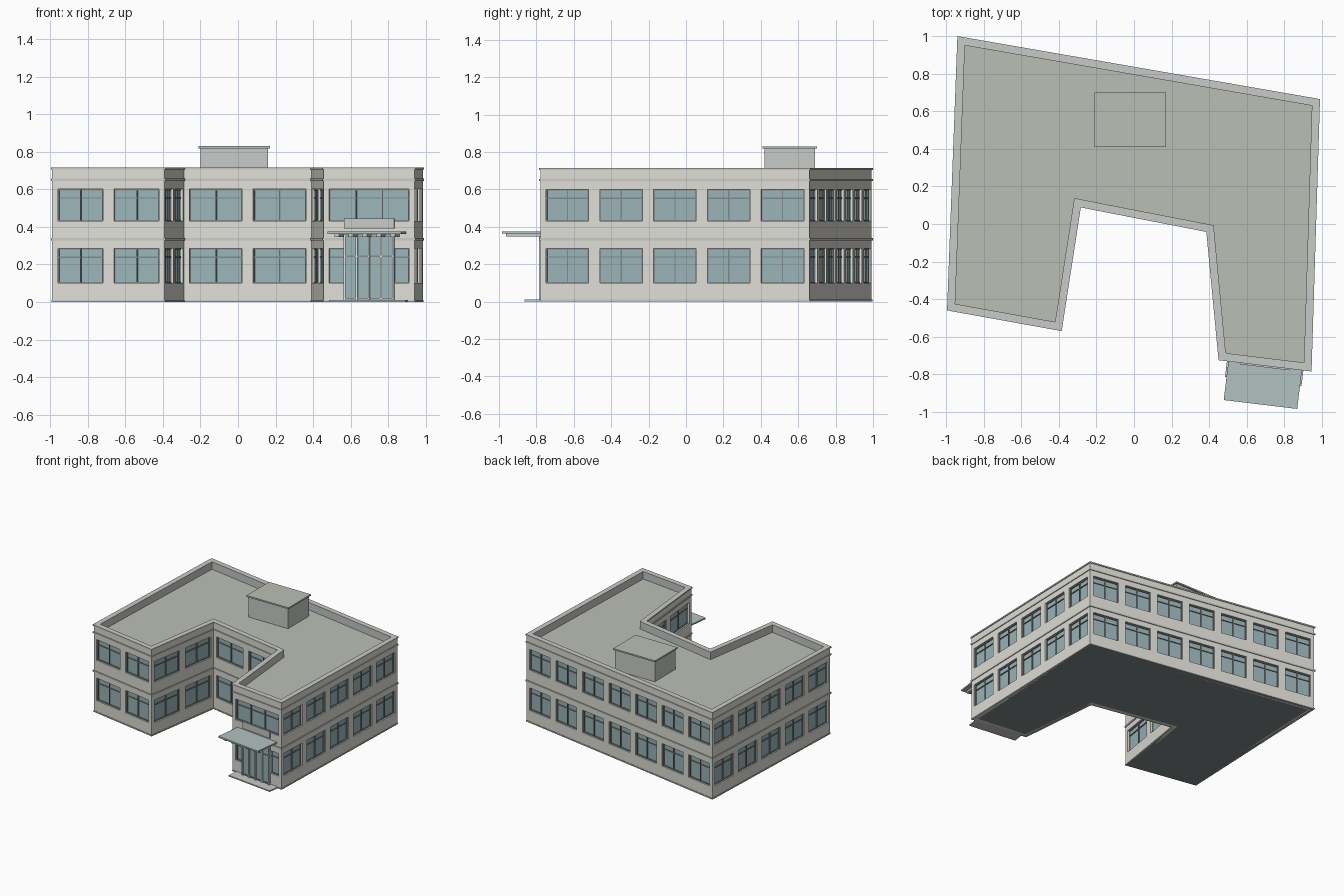
import bpy, bmesh
from mathutils import Vector

if "Cube" in bpy.data.objects:
    bpy.data.objects.remove(bpy.data.objects["Cube"])

# Outer footprint, counter-clockwise
FOOT = [Vector(p) for p in [(-0.94, 1.0), (-0.995, -0.46), (-0.385, -0.57), (-0.283, 0.088),
                            (0.385, -0.042), (0.45, -0.725), (0.945, -0.785), (0.99, 0.665)]]
N = len(FOOT)
STOREYS = [(0.10, 0.285), (0.43, 0.60)]
MARGIN, THICK = 0.03, 0.022


def mat(name, rgb):
    m = bpy.data.materials.new(name)
    m.diffuse_color = (*rgb, 1)
    m.use_nodes = True
    m.node_tree.nodes["Principled BSDF"].inputs["Base Color"].default_value = m.diffuse_color
    return m


WALL = mat("wall_paint", (0.74, 0.73, 0.68))
TRIM = mat("trim_grey", (0.58, 0.60, 0.57))
ROOF = mat("roof_felt", (0.50, 0.52, 0.47))
GLASS = mat("window_glass", (0.33, 0.46, 0.48))
FRAME = mat("frame_dark", (0.22, 0.25, 0.25))
PALE = mat("pale_metal", (0.72, 0.77, 0.76))


def direction(poly, i):
    return (poly[(i + 1) % N] - poly[i]).normalized()


def normal(d):
    return Vector((d.y, -d.x))


def offset(o):
    out = []
    for i in range(N):
        a, b = normal(direction(FOOT, i - 1)), normal(direction(FOOT, i))
        out.append(FOOT[i] + (a + b) * (o / (1 + a.dot(b))))
    return out


def part(name, material, prisms=(), rings=()):
    """One object from upright prisms (points, z0, z1) and rings (outer, inner, z0, z1)."""
    bm = bmesh.new()
    for pts, z0, z1 in prisms:
        lo = [bm.verts.new((p[0], p[1], z0)) for p in pts]
        hi = [bm.verts.new((p[0], p[1], z1)) for p in pts]
        bm.faces.new(lo[::-1])
        bm.faces.new(hi)
        for i in range(len(pts)):
            j = (i + 1) % len(pts)
            bm.faces.new((lo[i], lo[j], hi[j], hi[i]))
    for o, n, z0, z1 in rings:
        po, pn = offset(o), offset(n)
        loops = [[bm.verts.new((p.x, p.y, z)) for p in poly]
                 for poly, z in ((po, z0), (po, z1), (pn, z1), (pn, z0))]
        for k in range(4):
            a, b = loops[k], loops[(k + 1) % 4]
            for i in range(N):
                j = (i + 1) % N
                bm.faces.new((a[i], a[j], b[j], b[i]))
    bmesh.ops.recalc_face_normals(bm, faces=bm.faces)
    me = bpy.data.meshes.new(name)
    bm.to_mesh(me)
    bm.free()
    me.materials.append(material)
    ob = bpy.data.objects.new(name, me)
    bpy.context.collection.objects.link(ob)
    return ob


FACE = -0.006                      # wall plane, just inside the coping
BODY = offset(FACE)
INNER = offset(FACE - THICK)


def rect(i, u0, u1, v0, v1):
    """Rectangle along wall i: u along the wall, v outward."""
    d = direction(BODY, i)
    n = normal(d)
    return [BODY[i] + d * u + n * v for u, v in ((u0, v0), (u1, v0), (u1, v1), (u0, v1))]


# Floor slab and roof deck
part("floor_slab", FRAME, [(offset(-0.01), 0.0, 0.012)])
part("roof_deck", ROOF, [(offset(-0.02), 0.63, 0.652)])

# Spandrel bands of wall
part("wall_bands", WALL, rings=[(FACE, FACE - THICK - 0.01, a, b)
                                for a, b in ((0, 0.10), (0.285, 0.43), (0.60, 0.704))])
# Continuous glazing behind the piers
part("window_glass", GLASS, rings=[(FACE - THICK + 0.004, FACE - THICK - 0.006, a, b) for a, b in STOREYS])

# Piers and window frames
piers, bars = [], []
for i in range(N):
    length = (BODY[(i + 1) % N] - BODY[i]).length
    count = int(length / 0.27)
    bay = length / count
    d0, d1 = direction(BODY, i - 1), direction(BODY, i)
    p = BODY[i]
    a, b = p - d0 * MARGIN, p + d1 * MARGIN
    corner = [a, p, b, b - normal(d1) * THICK, INNER[i], a - normal(d0) * THICK]
    for z0, z1 in STOREYS:
        piers.append((corner, z0, z1))
        for k in range(count):
            if k:
                piers.append((rect(i, k * bay - MARGIN, k * bay + MARGIN, -THICK, 0), z0, z1))
            u0, u1 = k * bay + MARGIN, (k + 1) * bay - MARGIN
            w, v0, v1 = 0.006, -0.02, -0.010
            panes = 3 if u1 - u0 > 0.35 else 2
            for m in range(panes + 1):
                u = u0 + (u1 - u0 - w) * m / panes
                bars.append((rect(i, u, u + w, v0, v1), z0, z1))
            for z in (z0, z1 - 0.05, z1 - w):
                bars.append((rect(i, u0, u1, v0, v1 - 0.001), z, z + w))
part("wall_piers", WALL, piers)
part("window_frames", FRAME, bars)

# String courses, plinth and parapet coping
part("string_courses", TRIM, rings=[(0.0, FACE - 0.01, 0.328, 0.341), (0.0, FACE - 0.01, 0.645, 0.656)])
part("plinth", TRIM, rings=[(-0.003, FACE - 0.01, 0.0, 0.01)])
part("parapet_coping", TRIM, rings=[(0.0, -0.042, 0.704, 0.715)])
part("parapet_lining", TRIM, rings=[(-0.02, -0.040, 0.65, 0.706)])

# Rooftop plant room


def box(x0, x1, y0, y1):
    return [(x0, y0), (x1, y0), (x1, y1), (x0, y1)]


part("plant_room", TRIM, [(box(-0.20, 0.16, 0.42, 0.69), 0.64, 0.82)])
part("plant_room_cap", ROOF, [(box(-0.21, 0.17, 0.41, 0.70), 0.818, 0.83)])

# Entrance on the right wing
E = 5
part("entrance_step", TRIM, [(rect(E, 0.04, 0.45, 0, 0.09), 0, 0.01)])
part("entrance_glass", GLASS, [(rect(E, 0.11, 0.38, -0.02, 0.012), 0.01, 0.36)])
posts = [(rect(E, u - 0.005, u + 0.005, 0.0, 0.022), 0.01, 0.36) for u in (0.115, 0.18, 0.245, 0.31, 0.375)]
part("entrance_posts", PALE, posts)
part("entrance_rails", FRAME, [(rect(E, 0.11, 0.38, 0, 0.017), z, z + 0.007) for z in (0.015, 0.24, 0.345)])
part("entrance_canopy", mat("canopy_glass", (0.45, 0.54, 0.54)),
     [(rect(E, 0.048, 0.442, 0, 0.213), 0.363, 0.375)])
part("canopy_ribs", TRIM, [(rect(E, u - 0.012, u + 0.012, 0, 0.195), 0.347, 0.364)
                           for u in (0.095, 0.17, 0.245, 0.32, 0.395)])
part("entrance_sign_board", TRIM, [(rect(E, 0.11, 0.38, 0, 0.014), 0.39, 0.445)])
